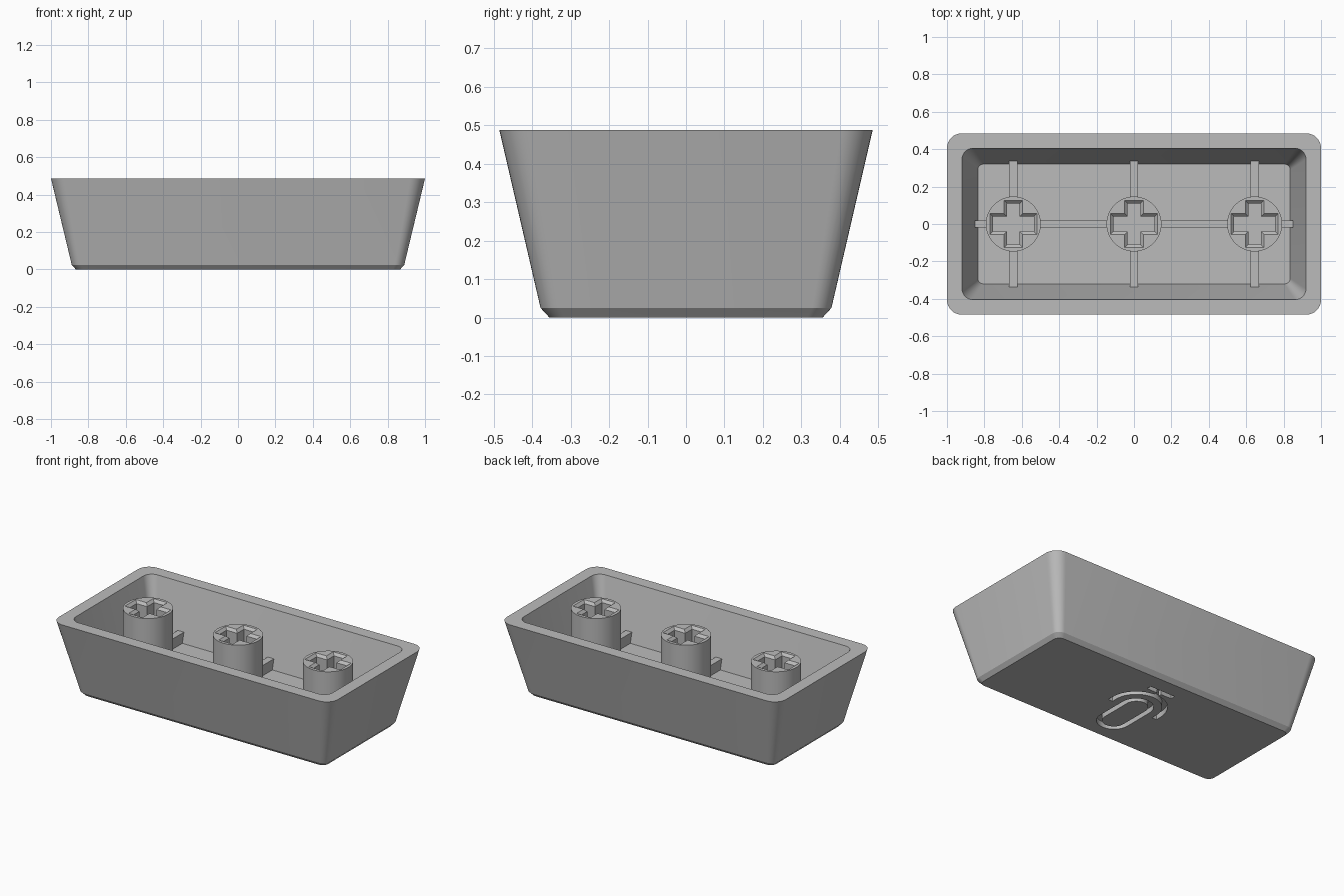
import bpy, bmesh
from math import sin, cos, pi, radians
from mathutils import Vector

if "Cube" in bpy.data.objects:
    bpy.data.objects.remove(bpy.data.objects["Cube"])

HEIGHT = 0.487
FLOOR = 0.14
STEM_X = (-0.645, 0, 0.645)

grey = bpy.data.materials.new("plain grey plastic")
grey.use_nodes = True
grey.diffuse_color = (0.5, 0.5, 0.5, 1)
grey.node_tree.nodes["Principled BSDF"].inputs["Base Color"].default_value = (0.5, 0.5, 0.5, 1)


def loft(name, loops, wrap=False):
    """Join equal-length point loops into one closed solid."""
    bm = bmesh.new()
    rings = [[bm.verts.new(p) for p in loop] for loop in loops]
    n = len(rings[0])
    pairs = list(zip(rings, rings[1:]))
    if wrap:
        pairs.append((rings[-1], rings[0]))
    else:
        bm.faces.new(rings[0])
        bm.faces.new(rings[-1])
    for a, b in pairs:
        for i in range(n):
            j = (i + 1) % n
            bm.faces.new((a[i], a[j], b[j], b[i]))
    bmesh.ops.recalc_face_normals(bm, faces=bm.faces)
    mesh = bpy.data.meshes.new(name)
    bm.to_mesh(mesh)
    bm.free()
    mesh.materials.append(grey)
    obj = bpy.data.objects.new(name, mesh)
    bpy.context.collection.objects.link(obj)
    return obj


def activate(obj):
    bpy.ops.object.select_all(action='DESELECT')
    obj.select_set(True)
    bpy.context.view_layer.objects.active = obj


def cut(obj, cutter):
    """Subtract the cutter and discard it."""
    mod = obj.modifiers.new("cut", 'BOOLEAN')
    mod.operation = 'DIFFERENCE'
    mod.solver = 'EXACT'
    mod.object = cutter
    activate(obj)
    bpy.ops.object.modifier_apply(modifier=mod.name)
    bpy.data.objects.remove(cutter)


def smooth(obj):
    activate(obj)
    bpy.ops.object.shade_smooth_by_angle(angle=radians(20))


def rounded_rect(hx, hy, r, z, steps=8):
    points = []
    for k, (sx, sy) in enumerate(((1, 1), (-1, 1), (-1, -1), (1, -1))):
        for i in range(steps + 1):
            a = (k + i / steps) * pi / 2
            points.append((sx * (hx - r) + r * cos(a), sy * (hy - r) + r * sin(a), z))
    return points


def arc(cy, r, start, end, steps=24):
    return [(r * cos(start + (end - start) * i / steps),
             cy + r * sin(start + (end - start) * i / steps)) for i in range(steps + 1)]


def groove(path, closed=False, half=0.016, depth=0.035):
    """Square channel swept along a flat path on the underside."""
    pts = [Vector(p) for p in path]
    sections = []
    for i, p in enumerate(pts):
        if closed:
            t = pts[(i + 1) % len(pts)] - pts[i - 1]
        else:
            t = pts[min(i + 1, len(pts) - 1)] - pts[max(i - 1, 0)]
        side = Vector((-t.y, t.x)).normalized() * half
        a, b = p + side, p - side
        sections.append([(a.x, a.y, -0.02), (a.x, a.y, depth),
                         (b.x, b.y, depth), (b.x, b.y, -0.02)])
    return loft("groove_cutter", sections, wrap=closed)


# Hollow tapered shell: outside from the base up, over the rim, down to the floor
shell = loft("shell", [
    rounded_rect(0.867, 0.355, 0.04, 0),
    rounded_rect(0.889, 0.378, 0.05, 0.025),
    rounded_rect(1.0, 0.485, 0.08, HEIGHT),
    rounded_rect(0.92, 0.405, 0.06, HEIGHT),
    rounded_rect(0.835, 0.32, 0.03, FLOOR),
])

# Engraved pictogram on the underside: capsule, cradle, post and foot
capsule = arc(0.02, 0.085, 0, pi) + arc(-0.18, 0.085, pi, 2 * pi)
cradle = [(0.165, -0.015)] + arc(0.02, 0.165, 0, pi) + [(-0.165, -0.015)]
cut(shell, groove(capsule, closed=True))
cut(shell, groove(cradle))
cut(shell, groove([(0, 0.18), (0, 0.24)]))
cut(shell, groove([(-0.09, 0.24), (0.09, 0.24)]))
smooth(shell)


def cross(cx, grow, z):
    """Plus-shaped outline, widened by grow."""
    arm, wx, wy = 0.11 + grow, 0.034 + grow, 0.04 + grow
    corner = [(arm, wy), (wx, wy), (wx, arm)]
    quads = (corner, [(-x, y) for x, y in corner[::-1]],
             [(-x, -y) for x, y in corner], [(x, -y) for x, y in corner[::-1]])
    return [(cx + x, y, z) for q in quads for x, y in q]


# Round stems with chamfered cross sockets
for label, x in zip(("right", "middle", "left"), STEM_X):
    circle = [(x + 0.147 * cos(2 * pi * i / 48), 0.147 * sin(2 * pi * i / 48)) for i in range(48)]
    stem = loft(label + "_stem", [[(a, b, z) for a, b in circle] for z in (FLOOR - 0.02, HEIGHT - 0.002)])
    cut(stem, loft("socket_cutter", [
        cross(x, 0, 0.25), cross(x, 0, HEIGHT - 0.018),
        cross(x, 0.016, HEIGHT - 0.002), cross(x, 0.016, HEIGHT + 0.05)]))
    smooth(stem)


def rib(name, cx, hx, hy):
    box = [(cx - hx, -hy), (cx + hx, -hy), (cx + hx, hy), (cx - hx, hy)]
    loft(name, [[(a, b, z) for a, b in box] for z in (FLOOR - 0.01, FLOOR + 0.066)])


# Low stiffening ribs on the floor
rib("long_rib", 0, 0.85, 0.018)
for label, x in zip(("right", "middle", "left"), STEM_X):
    rib(label + "_cross_rib", x, 0.022, 0.336)
